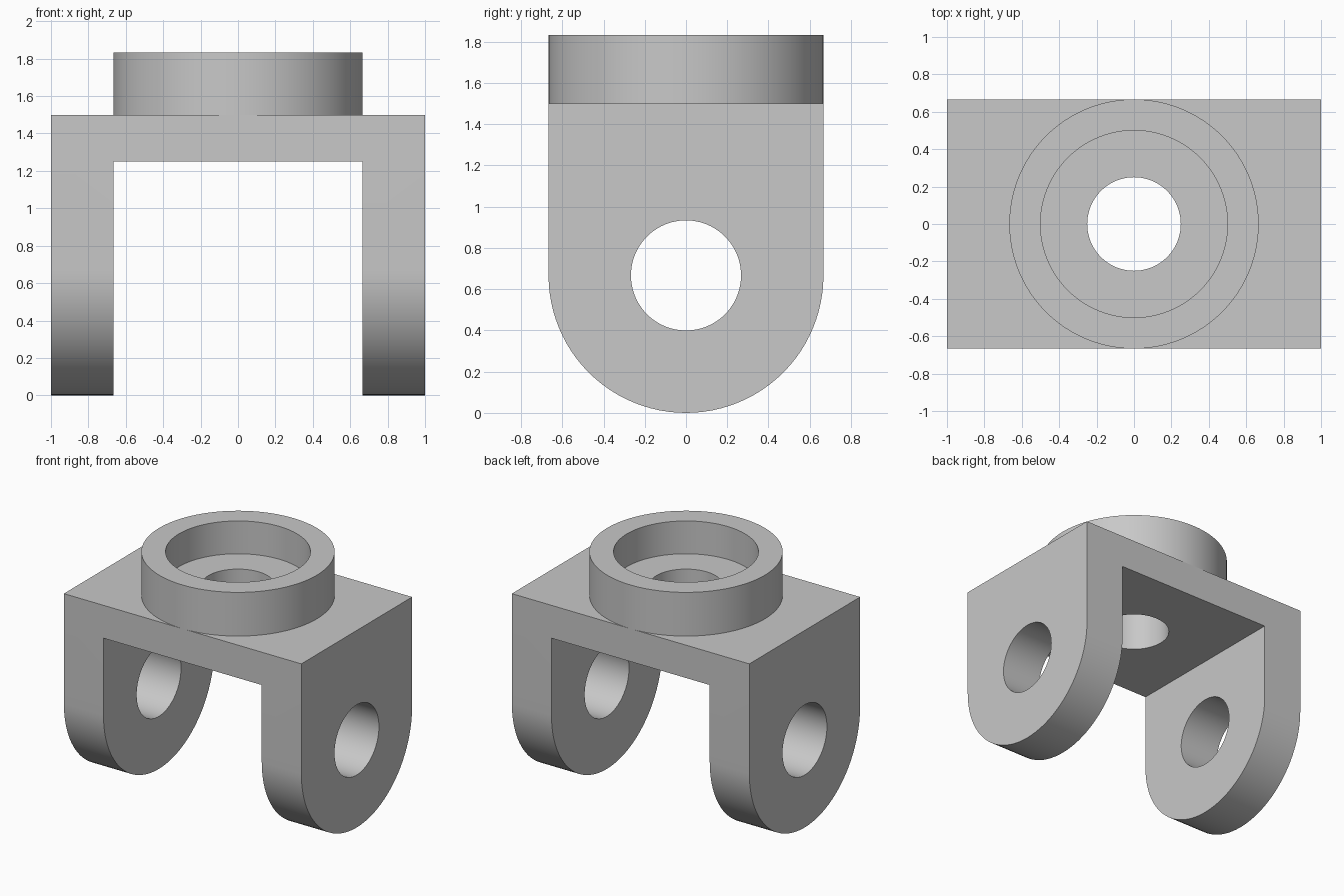
import bpy
import bmesh
from math import cos, sin, pi, radians
from mathutils import Matrix

if "Cube" in bpy.data.objects:
    bpy.data.objects.remove(bpy.data.objects["Cube"], do_unlink=True)

SEGMENTS = 96
RADIUS = 2 / 3        # half depth, leg rounding and collar radius
PLATE_TOP = 1.5
PLATE_BOTTOM = 1.25
COLLAR_TOP = 1.833
RECESS_FLOOR = 1.583
BORE = 0.25
PIN_HOLE = 0.267

grey = bpy.data.materials.new("light grey")
grey.use_nodes = True
colour = (0.58, 0.58, 0.58, 1)
grey.diffuse_color = colour
grey.node_tree.nodes["Principled BSDF"].inputs["Base Color"].default_value = colour


def make_object(name, bm):
    bmesh.ops.recalc_face_normals(bm, faces=bm.faces)
    mesh = bpy.data.meshes.new(name)
    bm.to_mesh(mesh)
    bm.free()
    mesh.materials.append(grey)
    obj = bpy.data.objects.new(name, mesh)
    bpy.context.collection.objects.link(obj)
    return obj


def activate(obj):
    bpy.ops.object.select_all(action='DESELECT')
    obj.select_set(True)
    bpy.context.view_layer.objects.active = obj


def cylinder(name, radius, length, matrix):
    bm = bmesh.new()
    bmesh.ops.create_cone(bm, cap_ends=True, segments=SEGMENTS, radius1=radius,
                          radius2=radius, depth=length, matrix=matrix)
    return make_object(name, bm)


def cut(target, cutter):
    cutter.hide_render = True
    mod = target.modifiers.new("cut", 'BOOLEAN')
    mod.operation = 'DIFFERENCE'
    mod.solver = 'EXACT'
    mod.object = cutter
    activate(target)
    bpy.ops.object.modifier_apply(modifier=mod.name)
    bpy.data.objects.remove(cutter, do_unlink=True)


def smooth(obj):
    activate(obj)
    bpy.ops.object.shade_smooth_by_angle(angle=radians(30))


# Fork body: round-bottomed side profile extruded across the full width
bm = bmesh.new()
half = SEGMENTS // 2
profile = [(-RADIUS, PLATE_TOP)]
for i in range(half + 1):
    a = pi + pi * i / half
    profile.append((RADIUS * cos(a), RADIUS + RADIUS * sin(a)))
profile.append((RADIUS, PLATE_TOP))
face = bm.faces.new([bm.verts.new((-1, y, z)) for y, z in profile])
swept = bmesh.ops.extrude_face_region(bm, geom=[face])["geom"]
bmesh.ops.translate(bm, vec=(2, 0, 0),
                    verts=[v for v in swept if isinstance(v, bmesh.types.BMVert)])
fork = make_object("fork_bracket", bm)

# Gap between the two legs
bm = bmesh.new()
bmesh.ops.create_cube(bm, size=1)
bmesh.ops.scale(bm, vec=(2 * RADIUS, 2, 2), verts=bm.verts)
bmesh.ops.translate(bm, vec=(0, 0, PLATE_BOTTOM - 1), verts=bm.verts)
cut(fork, make_object("gap_cutter", bm))

# Cross-pin holes through both legs, and the bore through the plate
cut(fork, cylinder("pin_cutter", PIN_HOLE, 3,
                   Matrix.Translation((0, 0, RADIUS)) @ Matrix.Rotation(pi / 2, 4, 'Y')))
cut(fork, cylinder("bore_cutter", BORE, 1, Matrix.Translation((0, 0, PLATE_TOP))))
smooth(fork)

# Collar: stepped ring profile turned around the vertical axis
section = [(BORE, PLATE_TOP), (RADIUS, PLATE_TOP), (RADIUS, COLLAR_TOP),
           (0.5, COLLAR_TOP), (0.5, RECESS_FLOOR), (BORE, RECESS_FLOOR)]
bm = bmesh.new()
rings = []
for i in range(SEGMENTS):
    a = 2 * pi * i / SEGMENTS
    rings.append([bm.verts.new((r * cos(a), r * sin(a), z)) for r, z in section])
for i, ring in enumerate(rings):
    following = rings[(i + 1) % SEGMENTS]
    for j in range(len(section)):
        k = (j + 1) % len(section)
        bm.faces.new((ring[j], following[j], following[k], ring[k]))
smooth(make_object("stepped_collar", bm))
